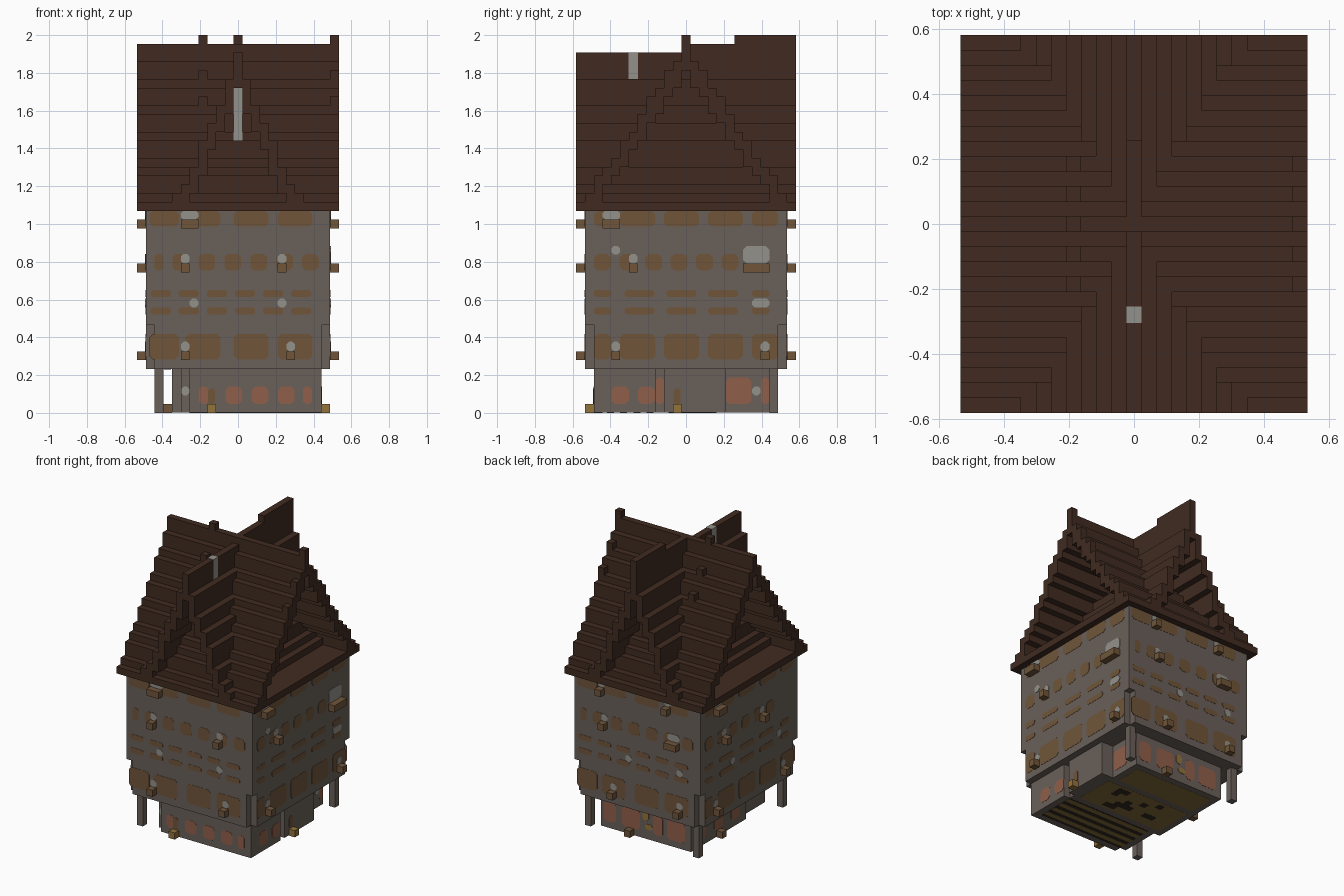
import bpy, bmesh
from mathutils import Vector

if bpy.data.objects.get("Cube"):
    bpy.data.objects.remove(bpy.data.objects["Cube"])

U = 2 / 43          # one building block
HX, HY = 10.5, 11.5  # wall half sizes, in blocks


def material(name, hex_code):
    rgb = [int(hex_code[i:i + 2], 16) / 255 for i in (0, 2, 4)]
    col = [c / 12.92 if c < 0.04 else ((c + 0.055) / 1.055) ** 2.4 for c in rgb] + [1]
    m = bpy.data.materials.new(name)
    m.use_nodes = True
    m.diffuse_color = col
    m.node_tree.nodes["Principled BSDF"].inputs["Base Color"].default_value = col
    return m


ROOF = material("roof_brown", "412b21")
STONE = material("grey_stone", "6a6059")
WOOD = material("timber_brown", "70553a")
GLASS = material("pale_glass", "94918a")
BRICK = material("red_brick", "905e4a")
LAMP = material("lamp_yellow", "92733c")
OLIVE = material("floor_olive", "806b38")
DARK = material("dark_beam", "2e2420")


def box(bm, x0, x1, y0, y1, z0, z1):
    vs = [bm.verts.new((x * U, y * U, z * U)) for z in (z0, z1)
          for x, y in ((x0, y0), (x1, y0), (x1, y1), (x0, y1))]
    bm.faces.new(vs[3::-1])
    bm.faces.new(vs[4:])
    for i in range(4):
        j = (i + 1) % 4
        bm.faces.new((vs[i], vs[j], vs[j + 4], vs[i + 4]))


def finish(bm, name, mat):
    bmesh.ops.recalc_face_normals(bm, faces=bm.faces)
    me = bpy.data.meshes.new(name)
    bm.to_mesh(me)
    bm.free()
    me.materials.append(mat)
    bpy.context.collection.objects.link(bpy.data.objects.new(name, me))


def boxes(name, mat, items):
    bm = bmesh.new()
    for it in items:
        box(bm, *it)
    finish(bm, name, mat)


def on_side(side, u, depth):
    """Point in plan: u along the wall, depth outward."""
    return {"front": (u, -depth), "back": (u, depth),
            "right": (depth, u), "left": (-depth, u)}[side]


def plates(name, mat, side, depth, items, t=0.035):
    """Thin octagonal plates: (centre, bottom, top, width)."""
    bm = bmesh.new()
    for u, z0, z1, w in items:
        a, h, m = w / 2, (z1 - z0) / 2, (z1 + z0) / 2
        c = min(0.4, h * 0.6, a * 0.6)
        ring = [(a, c - h), (a, h - c), (a - c, h), (c - a, h),
                (-a, h - c), (-a, c - h), (c - a, -h), (a - c, -h)]
        loops = [[bm.verts.new(Vector((*on_side(side, u + p, d), m + q)) * U)
                  for p, q in ring] for d in (depth - 0.05, depth + t)]
        bm.faces.new(loops[1])
        for i in range(8):
            j = (i + 1) % 8
            bm.faces.new((loops[0][i], loops[0][j], loops[1][j], loops[1][i]))
    finish(bm, name, mat)


def ledges(name, mat, side, depth, items):
    """One block deep brackets: (centre, bottom, width)."""
    out = []
    for u, z, w in items:
        (xa, ya), (xb, yb) = on_side(side, u - w / 2, depth), on_side(side, u + w / 2, depth + 1)
        out.append((min(xa, xb), max(xa, xb), min(ya, yb), max(ya, yb), z, z + 1))
    boxes(name, mat, out)


# Upper storeys, with the lower corners notched
boxes("upper_walls", STONE, [(-HX, HX, -HY, HY, 10, 23),
                             (1 - HX, HX - 1, -HY, HY, 5, 10),
                             (-HX, HX, 1 - HY, HY - 1, 5, 10)])

# Ground floor rooms and corner posts
f = 0.04
boxes("ground_floor", STONE, [(-5.5, 9.5, -10.5, -9.5, f, 5), (-6.5, 9.5, -9.5, -3.5, f, 5),
                              (-7.5, 8.5, -3.5, -2.5, f, 5), (-7.5, 9.5, -2.5, 4.5, f, 5),
                              (-7.5, 7.5, 4.5, 9.5, f, 5)])
boxes("corner_posts", STONE, [(-9.5, -8.5, -10.5, -9.5, 0, 5), (-9.5, -8.5, 9.5, 10.5, 0, 5),
                              (8.5, 9.5, 9.5, 10.5, 0, 5)])

# Painted timber panels, per pair of walls
wide = {"front": [(-8.4, 3.4), (-4, 4), (1.5, 4), (6.5, 4)],
        "right": [(-9.5, 2), (-5.5, 4), (-0.5, 4), (4.5, 4), (9, 3)]}
pills = {"front": [(-8.8 + 3.2 * i, 2.3) for i in range(6)],
         "right": [(-9.5, 2), (-5.3, 3.4), (-0.5, 3.4), (4.2, 3.4), (8.5, 2)]}
small = {"front": [(-9, 1)] + [(-6.5 + 2.95 * i, 1.9) for i in range(6)],
         "right": [(-9.5 + 2.9 * i, 1.9) for i in range(6)]}
for side, kind, depth, flip in (("front", "front", HY, 1), ("back", "front", HY, -1),
                                ("right", "right", HX, 1), ("left", "right", HX, -1)):
    rows = []
    for z0, z1, src in ((6.1, 9, wide), (11.2, 12, pills), (13.2, 14, pills),
                        (16.2, 18.1, small), (21.2, 23, wide)):
        rows += [(u * flip, z0, z1, w) for u, w in src[kind]]
    plates(side + "_panels", WOOD, side, depth, rows)

# Windows and their ledges: (centre, ledge height, width), then loose panes
windows = {
    "front": [(-6, 6, 1), (6, 6, 1), (-6, 16, 1), (5, 16, 1), (-5.5, 21, 2)],
    "right": [(-8, 6, 1), (9, 6, 1), (-6, 16, 1), (8, 16, 3), (-8.5, 21, 2)],
    "back": [(4, 6, 1), (-7, 6, 1), (5.5, 16, 1), (-6, 16, 2), (6, 21, 1), (-5, 21, 1)],
    "left": [(8, 6, 1), (-8, 6, 1), (6, 16, 1), (-3, 16, 1), (7.5, 21, 2)]}
panes = {"front": [(-5, 12.5, 1), (5, 12.5, 1)], "right": [(8.5, 12.5, 2), (-8, 18.5, 1)],
         "back": [(1.5, 12.5, 1), (-7, 12.5, 1)], "left": [(-7, 12.5, 1), (4, 12.5, 1)]}
for side, items in windows.items():
    depth = HY if side in ("front", "back") else HX
    ledges(side + "_ledges", WOOD, side, depth, items)
    glass = [(u, z + 1, min(z + (3 if w == 3 else 2.1), 23), w) for u, z, w in items]
    glass += [(u, z - 0.5, z + 0.5, w) for u, z, w in panes[side]]
    plates(side + "_windows", GLASS, side, depth, glass, 0.07)

# Ground floor brick panels
row = [(-3.9, 1, 3, 1.2), (-0.5, 1, 3, 1.9), (2.5, 1, 3, 1.9), (5.5, 1, 3, 1.9), (7.9, 1, 3, 1)]
plates("front_brick", BRICK, "front", 10.5, row)
plates("right_brick_front", BRICK, "right", 9.5, [(-7.5, 1, 3, 2), (-4.5, 1, 3, 1.9)])
plates("right_brick_recess", BRICK, "right", 8.5, [(-3, 1, 4, 0.98)])
plates("right_brick_back", BRICK, "right", 7.5, [(6, 1, 4, 2.9), (9, 1, 4, 0.9)])
plates("back_brick", BRICK, "back", 9.5, [(-5, 1, 4, 3), (-2, 1, 4, 1.6), (2.5, 1, 4, 3), (6, 1, 4, 2)])
plates("left_brick", BRICK, "left", 7.5, [(-1, 1, 3, 2), (3, 1, 3, 2), (7, 1, 3, 2)])
plates("front_low_window", GLASS, "front", 9.5, [(-6, 2, 3, 0.95)])
plates("right_low_window", GLASS, "right", 7.5, [(8, 2, 3, 1)], 0.07)

# Lamps, glow panels and steps at ground level
ledges("front_lamp", LAMP, "front", 10.5, [(-3, 0, 1)])
plates("front_glow", WOOD, "front", 10.5, [(-3, 1, 2.8, 0.8)], 0.07)
ledges("right_lamp", LAMP, "right", 9.5, [(-1, 0, 1)])
plates("right_glow", WOOD, "right", 9.5, [(-1, 1, 2.8, 0.8)], 0.07)
plates("back_glow", LAMP, "back", 9.5, [(-0.5, 1.5, 2.3, 1.2), (0, 2.8, 4.2, 1)], 0.07)
ledges("back_step", WOOD, "back", 9.5, [(2.5, 0, 1)])
ledges("left_step", WOOD, "left", 7.5, [(3, 0, 1)])

# Underside: dark gaps and olive boards inside the stone sill
boxes("floor_gaps", DARK, [(-5.5, 8.5, -9.5, -3.5, 0.02, f)])
boards = [(-5.5, 8.5, y, y + 0.8, 0, f) for y in (-9, -7.5, -6, -4.5)]
boards += [(-6.5, 7.5, -2.5, 3.5, 0.02, f), (-6.5, 6.5, 4.5, 8.5, 0.02, f)]
boxes("floor_boards", OLIVE, boards)
boxes("floor_knots", DARK, [(x, x + w, y, y + 1, 0, f) for x, y, w in
                            ((-4, -1, 2), (-1, 1, 1), (2, -2, 2), (4, 1, 1),
                             (0, -1, 3), (-3, 2, 1), (1, 0, 1), (3, 2, 2))])
boxes("overhang_slats", DARK, [(-8.4, -7.6, y, y + 1, 4.95, 5.05) for y in range(-9, 9, 2)])

# Roof: eave slab, two crossing hollow stepped shells with open gables
cross = [42, 40, 38, 37, 35, 34, 32, 31, 29, 28, 27, 25, 24]
long = [41, 38, 35, 33, 31, 28, 26, 25, 24]
parts = [(-11.5, 11.5, -12.5, 12.5, 23, 24)]
for heights, along_x in ((cross, True), (long, False)):
    for k, top in enumerate(heights[:-1]):
        low = max(23, heights[k + 1] - 1)
        for s in ((1, -1) if k else (1,)):
            a, b = s * k - 0.5, s * k + 0.5
            parts.append((-11.5, 11.5, a, b, low, top) if along_x
                         else (a, b, -12.5, 12.5, low, top))
# Raised ridge pieces and ribs
parts += [(-0.5, 0.5, 0.5, 5.5, 41, 42), (-0.5, 0.5, 5.5, 12.5, 41, 43)]
for x in (-4.5, 10.5):
    for k in (0, 2, 4):
        for s in ((1, -1) if k else (1,)):
            parts.append((x, x + 1, s * k - 0.5, s * k + 0.5, cross[k], cross[k] + 1))
boxes("roof", ROOF, parts)
boxes("ridge_window", GLASS, [(-0.53, 0.53, -6.54, -5.46, 31, 41.04)])
